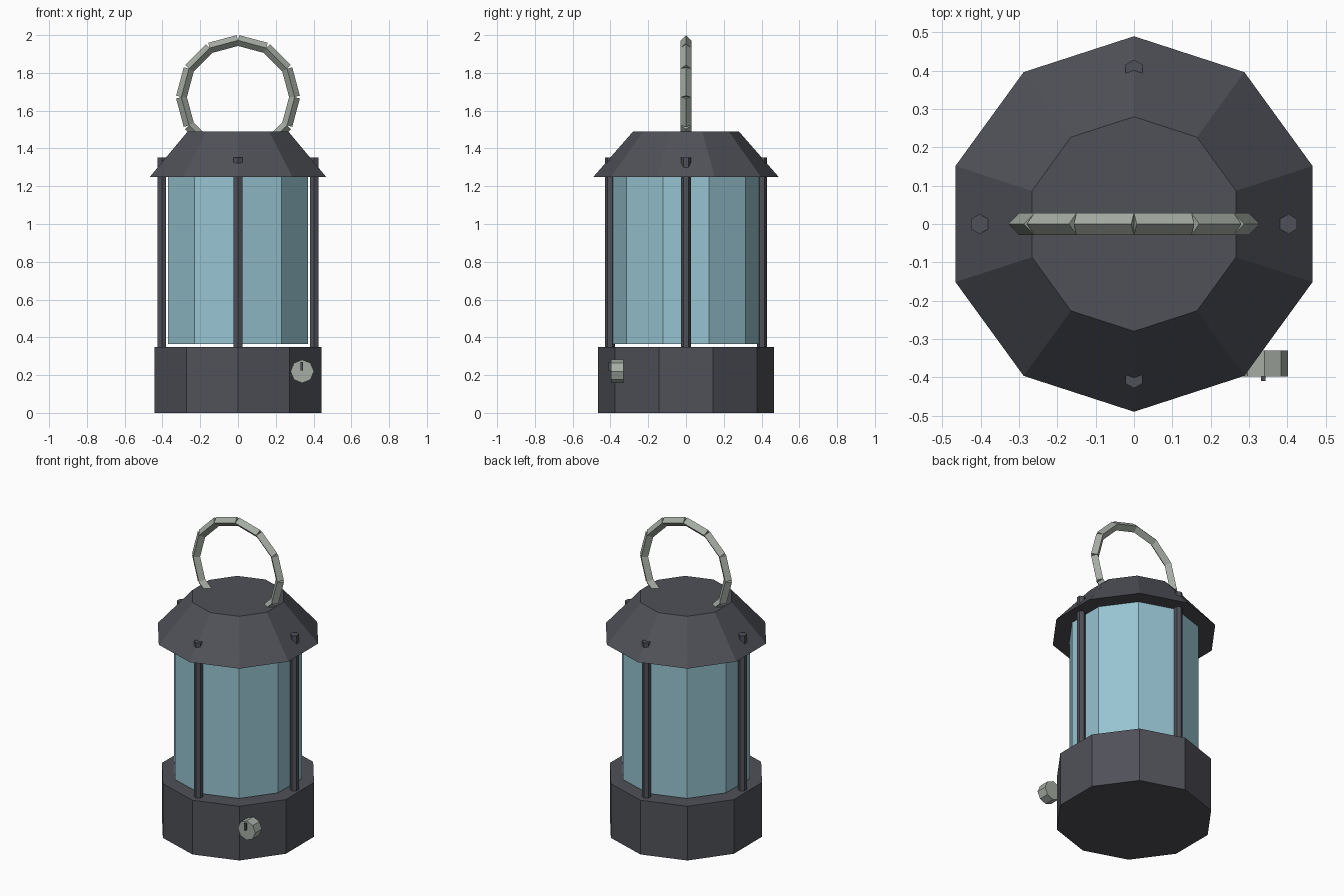
import bpy, bmesh, math
from mathutils import Vector, Matrix

if "Cube" in bpy.data.objects:
    bpy.data.objects.remove(bpy.data.objects["Cube"])


def material(name, rgb):
    m = bpy.data.materials.new(name)
    m.diffuse_color = (*rgb, 1)
    m.use_nodes = True
    m.node_tree.nodes["Principled BSDF"].inputs["Base Color"].default_value = m.diffuse_color
    return m


DARK = material("dark grey metal", (0.080, 0.083, 0.098))
GLASS = material("pale blue glass", (0.31, 0.55, 0.64))
STEEL = material("light grey metal", (0.38, 0.42, 0.37))


def add_object(name, bm, mat):
    bmesh.ops.recalc_face_normals(bm, faces=bm.faces)
    me = bpy.data.meshes.new(name)
    bm.to_mesh(me)
    bm.free()
    me.materials.append(mat)
    ob = bpy.data.objects.new(name, me)
    bpy.context.collection.objects.link(ob)
    return ob


def add_frustum(bm, a, b, r1, r2, sides, side_dir):
    """Capped prism from a to b; first corner points along side_dir."""
    a, b, u = Vector(a), Vector(b), Vector(side_dir).normalized()
    v = (b - a).normalized().cross(u)
    rings = []
    for c, r in ((a, r1), (b, r2)):
        rings.append([bm.verts.new(c + r * (u * math.cos(t) + v * math.sin(t)))
                      for t in (math.tau * i / sides for i in range(sides))])
    for i in range(sides):
        j = (i + 1) % sides
        bm.faces.new((rings[0][i], rings[0][j], rings[1][j], rings[1][i]))
    bm.faces.new(rings[0][::-1])
    bm.faces.new(rings[1])


def frustum(name, a, b, r1, r2, sides, side_dir, mat):
    bm = bmesh.new()
    add_frustum(bm, a, b, r1, r2, sides, side_dir)
    return add_object(name, bm, mat)


# Ten-sided body: base, glass, roof
Y = (0, 1, 0)
frustum("base", (0, 0, 0), (0, 0, 0.35), 0.465, 0.465, 10, Y, DARK)
frustum("glass", (0, 0, 0.365), (0, 0, 1.265), 0.39, 0.39, 10, Y, GLASS)
frustum("roof", (0, 0, 1.25), (0, 0, 1.49), 0.49, 0.28, 10, Y, DARK)

# Four guard posts
for i, label in enumerate(("right", "back", "left", "front")):
    t = i * math.pi / 2
    x, y = 0.403 * math.cos(t), 0.403 * math.sin(t)
    frustum(label + "_post", (x, y, 0.345), (x, y, 1.352), 0.026, 0.026, 6, Y, DARK)

# Carrying handle: separate square bars round a ring, ends sunk in the roof
bm = bmesh.new()
C, R = Vector((0, 0, 1.672)), 0.30


def on_ring(deg):
    t = math.radians(deg)
    return Vector((math.cos(t), 0, math.sin(t)))


for deg in range(-60, 240, 30):
    add_frustum(bm, C + R * on_ring(deg), C + R * on_ring(deg + 30),
                0.0285, 0.0285, 4, on_ring(deg + 15))
add_object("handle", bm, STEEL)

# Control knob with pointer
frustum("knob", (0.34, -0.33, 0.22), (0.34, -0.398, 0.22), 0.062, 0.062, 8, (1, 0, 0), STEEL)
bm = bmesh.new()
bmesh.ops.create_cube(bm, size=1, matrix=Matrix.Translation((0.337, -0.40, 0.246))
                      @ Matrix.Diagonal((0.012, 0.02, 0.045, 1)))
add_object("knob_pointer", bm, DARK)
